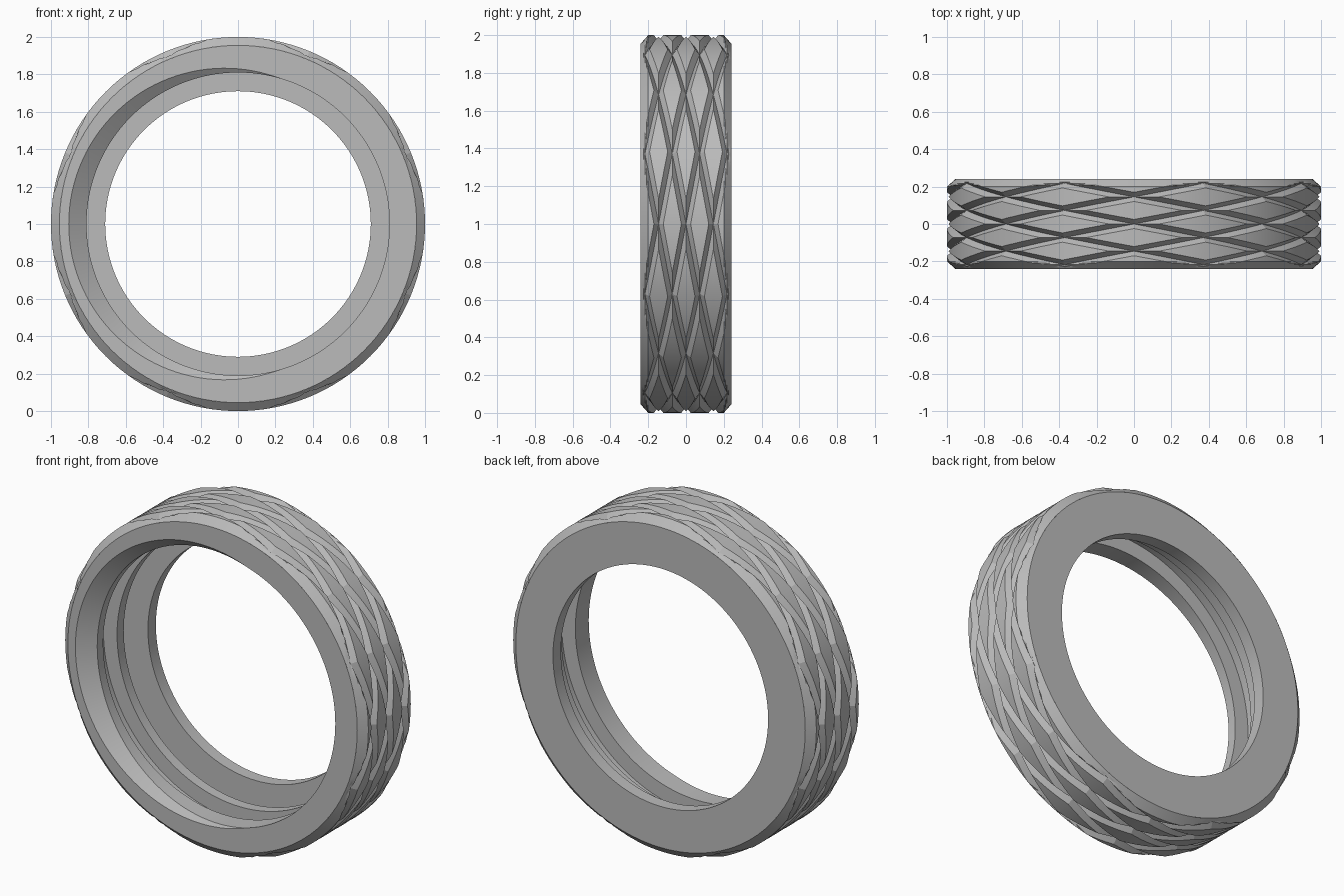
import bpy, bmesh, math
from mathutils import Vector

if "Cube" in bpy.data.objects:
    bpy.data.objects.remove(bpy.data.objects["Cube"], do_unlink=True)

HALF = 0.24            # half width of the ring
RIM, OUTER = 0.955, 1.0
CHAMFER = 0.2          # where the edge chamfer starts
PITCH = 0.145          # knurl spacing across the width
GROOVE, DEPTH = 0.17, 0.032
REPEATS, STEPS = 8, 16
SECTOR = math.tau / REPEATS

metal = bpy.data.materials.new("light grey")
metal.use_nodes = True
grey = (0.5, 0.5, 0.5, 1)
metal.diffuse_color = grey
metal.node_tree.nodes["Principled BSDF"].inputs["Base Color"].default_value = grey


def wrap(angle, y, r):
    return Vector((r * math.cos(angle), y, 1 + r * math.sin(angle)))


def finish(bm, name, angle):
    bmesh.ops.remove_doubles(bm, verts=bm.verts, dist=0.0002)
    mesh = bpy.data.meshes.new(name)
    bm.to_mesh(mesh)
    bm.free()
    mesh.materials.append(metal)
    obj = bpy.data.objects.new(name, mesh)
    bpy.context.collection.objects.link(obj)
    bpy.ops.object.select_all(action="DESELECT")
    obj.select_set(True)
    bpy.context.view_layer.objects.active = obj
    bpy.ops.object.shade_smooth_by_angle(angle=math.radians(angle))
    return obj


def outer_radius(u, y):
    # crossed V grooves, limited by the edge chamfer
    v = y / PITCH
    near = min(abs(t - round(t)) for t in (v + u, v - u))
    knurl = OUTER - DEPTH * max(0, 1 - near / GROOVE)
    edge = RIM + (HALF - abs(y)) * (OUTER - RIM) / (HALF - CHAMFER)
    return min(knurl, edge)


# Knurled outer band: one flat sector, scored along the grooves, then wrapped
sheet = bmesh.new()
sheet.faces.new([sheet.verts.new((u, y, 0)) for u, y in
                 ((0, -HALF), (1, -HALF), (1, HALF), (0, HALF))])


def score(point, normal):
    bmesh.ops.bisect_plane(sheet, geom=sheet.verts[:] + sheet.edges[:] + sheet.faces[:],
                           plane_co=point, plane_no=normal, dist=1e-5)


for i in range(1, STEPS):
    score((i / STEPS, 0, 0), (1, 0, 0))
for k in range(-3, 4):
    score((0, k * PITCH / 2, 0), (0, 1, 0))
for side in (-1, 1):
    for y in (CHAMFER, 0.208, 0.216, 0.224, 0.232):
        score((0, side * y, 0), (0, 1, 0))
    for k in range(-3, 4):
        for offset in (-GROOVE, 0, GROOVE):
            score((0, (k + offset) * PITCH, 0), (side, 1 / PITCH, 0))
bmesh.ops.triangulate(sheet, faces=sheet.faces[:])

band = bmesh.new()
for n in range(REPEATS):
    copy = {v: band.verts.new(wrap((n + v.co.x) * SECTOR, v.co.y,
                                   outer_radius(v.co.x, v.co.y))) for v in sheet.verts}
    for f in sheet.faces:
        band.faces.new([copy[v] for v in reversed(f.verts)])
sheet.free()
bmesh.ops.recalc_face_normals(band, faces=band.faces[:])
outer = finish(band, "knurled_band", 15)

# Side faces and stepped bore, with an off-centre flare at the front
BORE, CAVITY, HOLE = 0.81, 0.9, 0.71
SHIFT, FLARE = 0.072, 0.833


def section(angle):
    c, s = math.cos(angle), math.sin(angle)
    mouth = max(BORE, -SHIFT * c + math.sqrt(FLARE ** 2 - (SHIFT * s) ** 2))
    flare_end = -HALF + 0.07 * (mouth - BORE) / 0.095
    return [(-HALF, RIM), (-HALF, mouth), (flare_end, BORE), (-0.114, BORE),
            (-0.114, CAVITY), (0.017, CAVITY), (0.017, BORE), (0.08, BORE),
            (0.08, CAVITY), (0.165, CAVITY), (0.165, HOLE), (HALF, HOLE), (HALF, RIM)]


bore = bmesh.new()
count = REPEATS * STEPS
rings = []
for i in range(count):
    a = math.tau * i / count
    rings.append([bore.verts.new(wrap(a, y, r)) for y, r in section(a)])
for i in range(count):
    here, there = rings[i], rings[(i + 1) % count]
    for j in range(len(here) - 1):
        bore.faces.new((here[j], there[j], there[j + 1], here[j + 1]))
finish(bore, "stepped_bore", 30)

# Make the bore normals face away from the solid
mesh = bpy.data.objects["stepped_bore"].data
front = min(mesh.polygons, key=lambda p: p.center.y)
if front.normal.y > 0:
    mesh.flip_normals()

# The open band must face away from the axis
first = outer.data.polygons[0]
if first.normal.dot(first.center - Vector((0, first.center.y, 1))) < 0:
    outer.data.flip_normals()
